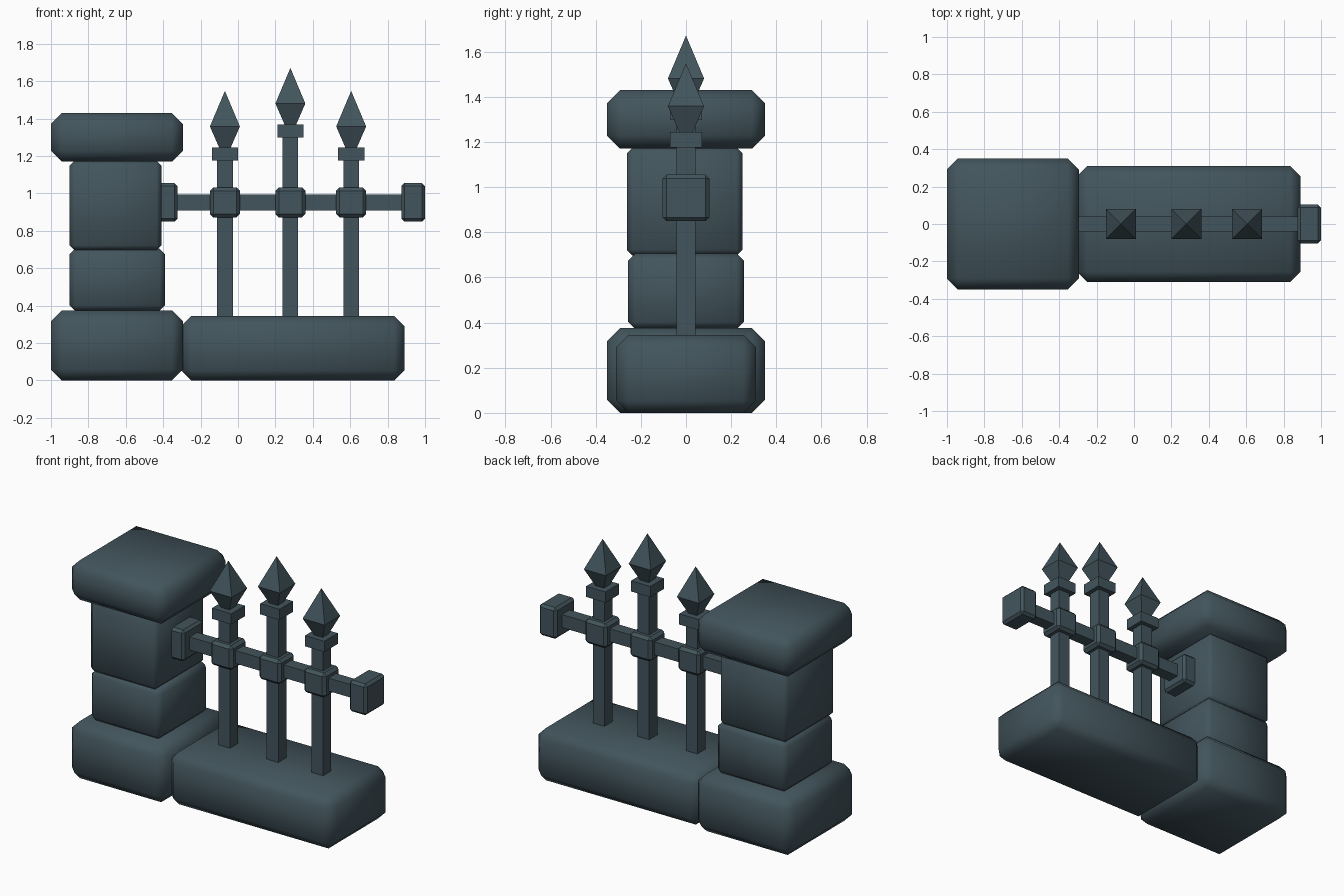
import bpy, bmesh, math
from mathutils import Matrix, Vector

if "Cube" in bpy.data.objects:
    bpy.data.objects.remove(bpy.data.objects["Cube"])

slate = bpy.data.materials.new("dark slate")
slate.diffuse_color = (0.055, 0.09, 0.108, 1)
slate.use_nodes = True
slate.node_tree.nodes["Principled BSDF"].inputs["Base Color"].default_value = slate.diffuse_color


def finish(bm, name, smooth=False):
    bmesh.ops.recalc_face_normals(bm, faces=bm.faces)
    for f in bm.faces:
        f.smooth = smooth
    mesh = bpy.data.meshes.new(name)
    bm.to_mesh(mesh)
    bm.free()
    mesh.materials.append(slate)
    obj = bpy.data.objects.new(name, mesh)
    bpy.context.collection.objects.link(obj)
    return obj


def box(name, x, y, z, bevel=0.0, smooth=False):
    """Box from (min, max) ranges with chamfered edges."""
    bm = bmesh.new()
    size = [b - a for a, b in (x, y, z)]
    mid = Vector([(a + b) / 2 for a, b in (x, y, z)])
    bmesh.ops.create_cube(bm, size=1, matrix=Matrix.Translation(mid) @ Matrix.Diagonal((*size, 1)))
    if bevel:
        bmesh.ops.bevel(bm, geom=bm.edges[:], offset=bevel, segments=1,
                        affect='EDGES', profile=0.5)
    return finish(bm, name, smooth)


def spearhead(name, x, z):
    """Square double pyramid: narrow neck, wide middle, pointed tip."""
    bm = bmesh.new()
    for r1, r2, z1, z2 in ((0.03, 0.08, z, z + 0.115), (0.08, 0.0, z + 0.115, z + 0.305)):
        bmesh.ops.create_cone(
            bm, segments=4, cap_ends=False, radius1=r1 * math.sqrt(2), radius2=r2 * math.sqrt(2),
            depth=z2 - z1,
            matrix=Matrix.Translation((x, 0, (z1 + z2) / 2)) @ Matrix.Rotation(math.pi / 4, 4, 'Z'))
    bmesh.ops.remove_doubles(bm, verts=bm.verts, dist=0.0005)
    return finish(bm, name)


# Stone pillar and low wall
box("pillar_base", (-1, -0.295), (-0.35, 0.35), (0, 0.375), 0.058, True)
box("pillar_lower_block", (-0.9, -0.39), (-0.256, 0.256), (0.372, 0.705), 0.03, True)
box("pillar_upper_block", (-0.9, -0.41), (-0.262, 0.25), (0.697, 1.175), 0.025, True)
box("pillar_cap", (-1, -0.295), (-0.35, 0.35), (1.17, 1.43), 0.058, True)
box("low_wall", (-0.305, 0.89), (-0.31, 0.31), (0, 0.345), 0.055, True)

# Horizontal rail with end plates
box("rail", (-0.36, 0.9), (-0.04, 0.04), (0.91, 0.995))
for name, x0 in (("left_end_plate", -0.45), ("right_end_plate", 0.873)):
    box(name, (x0, x0 + 0.127), (-0.103, 0.103), (0.85, 1.055), 0.016)

# Upright bars with joints, collars and spearheads
for i, (x, top) in enumerate(((-0.07, 1.175), (0.28, 1.298), (0.605, 1.175)), 1):
    box(f"bar_{i}", (x - 0.042, x + 0.042), (-0.042, 0.042), (0.33, top + 0.01))
    box(f"joint_{i}", (x - 0.08, x + 0.08), (-0.08, 0.08), (0.872, 1.032), 0.018)
    box(f"collar_{i}", (x - 0.07, x + 0.07), (-0.07, 0.07), (top, top + 0.07))
    spearhead(f"spearhead_{i}", x, top + 0.068)
